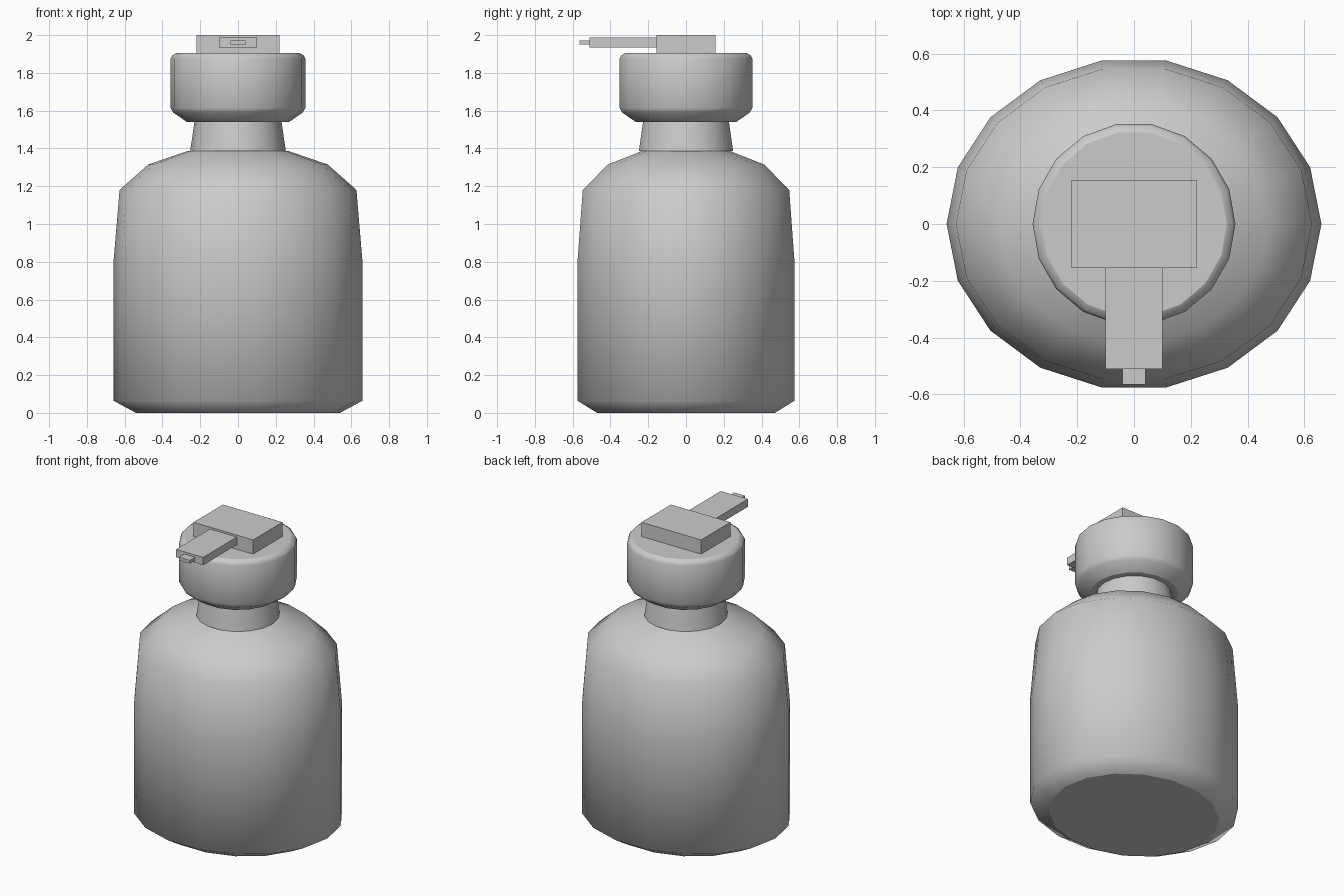
import bpy
import bmesh
from math import cos, sin, tau

if "Cube" in bpy.data.objects:
    bpy.data.objects.remove(bpy.data.objects["Cube"], do_unlink=True)

SIDES = 18

grey = bpy.data.materials.new("plain grey")
grey.use_nodes = True
grey.diffuse_color = (0.6, 0.6, 0.6, 1)
grey.node_tree.nodes["Principled BSDF"].inputs["Base Color"].default_value = (0.6, 0.6, 0.6, 1)


def finish(name, bm):
    bmesh.ops.recalc_face_normals(bm, faces=bm.faces)
    mesh = bpy.data.meshes.new(name)
    bm.to_mesh(mesh)
    bm.free()
    mesh.materials.append(grey)
    obj = bpy.data.objects.new(name, mesh)
    bpy.context.collection.objects.link(obj)
    return obj


def turned(name, profile, depth=1.0):
    """Closed lathe of (radius, height) points, squashed in y by depth."""
    bm = bmesh.new()
    rings = []
    for r, z in profile:
        rings.append([bm.verts.new((r * cos(tau * i / SIDES), r * depth * sin(tau * i / SIDES), z))
                      for i in range(SIDES)])
    for low, high in zip(rings, rings[1:]):
        for i in range(SIDES):
            j = (i + 1) % SIDES
            bm.faces.new((low[i], low[j], high[j], high[i])).smooth = True
    # flat end discs
    bm.faces.new(rings[0][::-1])
    bm.faces.new(rings[-1])
    return finish(name, bm)


def block(name, half_width, y, z):
    """Box centred on x, spanning the given y and z ranges."""
    bm = bmesh.new()
    bmesh.ops.create_cube(bm, size=1)
    for v in bm.verts:
        v.co = (2 * half_width * v.co.x, y[v.co.y > 0], z[v.co.z > 0])
    return finish(name, bm)


# Oval bottle with chamfered foot and rounded shoulder
turned("bottle_body", [(0.54, 0), (0.66, 0.065), (0.66, 0.79), (0.627, 1.18),
                       (0.475, 1.315), (0.265, 1.387)], depth=0.885)
# Tapered neck and the collar above it
turned("neck", [(0.253, 1.387), (0.228, 1.56)])
turned("collar", [(0.27, 1.54), (0.343, 1.59), (0.357, 1.615),
                  (0.357, 1.875), (0.348, 1.893), (0.327, 1.905)])
# Pump head with spout and nozzle pointing forward
block("pump_head", 0.22, (-0.155, 0.155), (1.9, 2.0))
block("spout", 0.1, (-0.51, -0.15), (1.935, 1.987))
block("nozzle", 0.04, (-0.565, -0.505), (1.95, 1.972))
